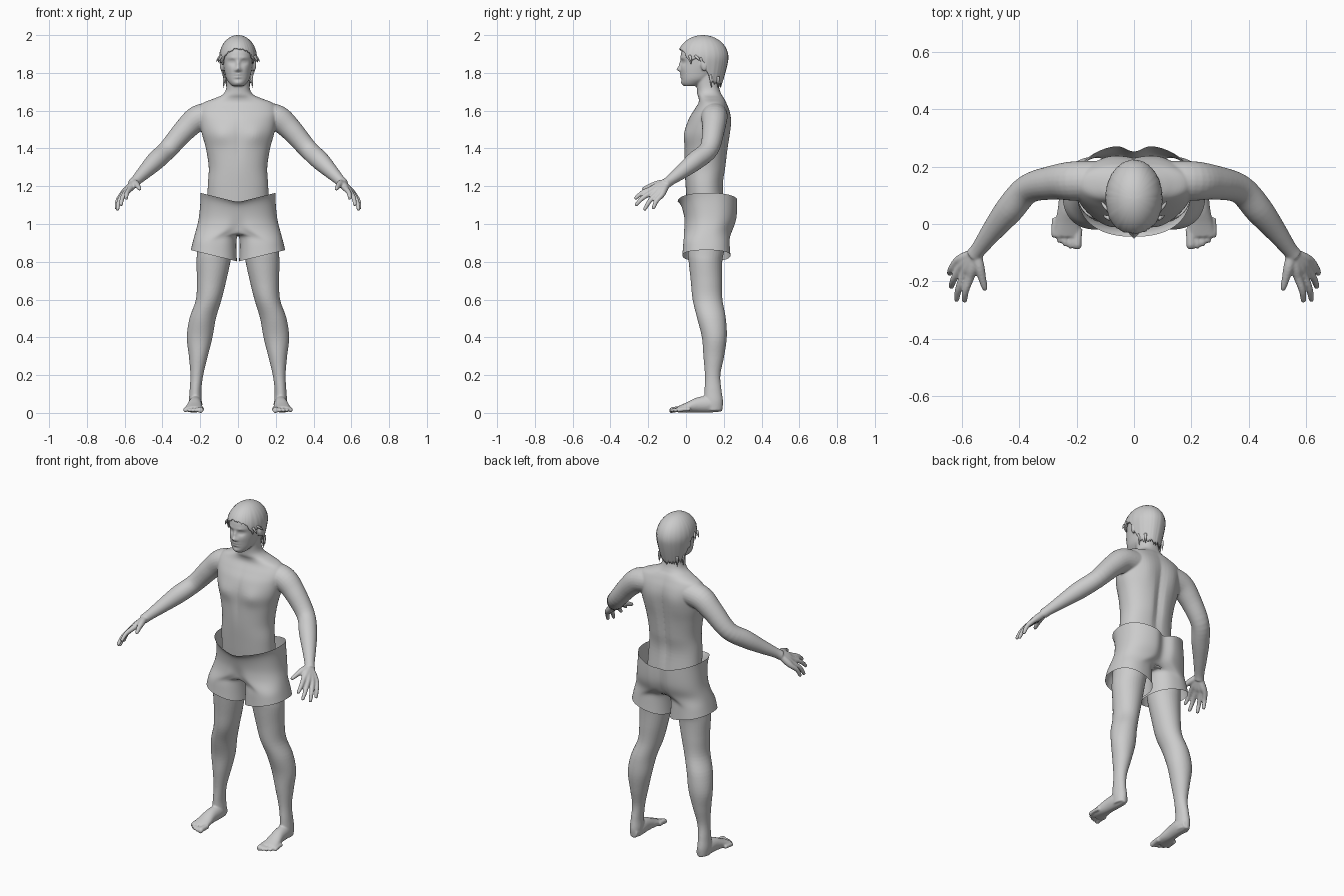
import bpy, bmesh, math, random
from mathutils import Vector, Matrix

if "Cube" in bpy.data.objects:
    bpy.data.objects.remove(bpy.data.objects["Cube"])

random.seed(4)
grey = bpy.data.materials.new("plain_grey")
grey.diffuse_color = (0.6, 0.6, 0.6, 1)
grey.use_nodes = True
grey.node_tree.nodes["Principled BSDF"].inputs["Base Color"].default_value = grey.diffuse_color


def make(name, bm):
    bmesh.ops.recalc_face_normals(bm, faces=bm.faces)
    me = bpy.data.meshes.new(name)
    bm.to_mesh(me)
    bm.free()
    me.materials.append(grey)
    for p in me.polygons:
        p.use_smooth = True
    ob = bpy.data.objects.new(name, me)
    bpy.context.collection.objects.link(ob)
    return ob


def spline(rows, sub):
    """Smooth interpolation of rows of numbers."""
    rows = [Vector(r) for r in rows]
    out = []
    for i in range(len(rows) - 1):
        a, b, c, d = rows[max(i - 1, 0)], rows[i], rows[i + 1], rows[min(i + 2, len(rows) - 1)]
        for k in range(sub):
            t = k / sub
            out.append(b + 0.5 * t * ((c - a) + t * ((2 * a - 5 * b + 4 * c - d) + t * (3 * (b - c) + d - a))))
    return out + [rows[-1]]


def spow(v, e):
    return math.copysign(abs(v) ** e, v)


def loft(bm, rows, axes=None, n=24, sub=5, e=1.0, side=1):
    """Closed skin over rings (x, y, z, radius[, second radius])."""
    rows = spline(rows, sub)
    rings = []
    for i, r in enumerate(rows):
        c = Vector(r[:3])
        if axes:
            u, v = Vector(axes[0]), Vector(axes[1])
        else:
            d = (Vector(rows[min(i + 1, len(rows) - 1)][:3]) - Vector(rows[max(i - 1, 0)][:3])).normalized()
            u = d.cross(Vector((0.3, 0.9, 0.4))).normalized()
            v = d.cross(u)
        ring = []
        for k in range(n):
            a = 2 * math.pi * k / n
            p = c + u * r[3] * spow(math.cos(a), e) + v * r[-1] * spow(math.sin(a), e)
            ring.append(bm.verts.new((p.x * side, p.y, p.z)))
        rings.append(ring)
    for lo, hi in zip(rings, rings[1:]):
        for k in range(n):
            bm.faces.new((lo[k], lo[(k + 1) % n], hi[(k + 1) % n], hi[k]))
    bm.faces.new(rings[0][::-1])
    bm.faces.new(rings[-1])
    return [v for r in rings for v in r]


def ball(bm, at, size):
    bmesh.ops.create_uvsphere(bm, u_segments=20, v_segments=12, radius=1,
                              matrix=Matrix.Translation(at) @ Matrix.Diagonal((*size, 1)))


def bell(d, w):
    return math.exp(-(d / w) ** 2)


XY = ((1, 0, 0), (0, 1, 0))
XZ = ((1, 0, 0), (0, 0, 1))
body = bmesh.new()

# Torso and neck, with chest, spine groove and shoulder blades
torso = [(0, .12, .94, .17, .09), (0, .11, 1.05, .165, .1), (0, .098, 1.2, .16, .1), (0, .102, 1.3, .155, .11),
         (0, .107, 1.4, .17, .116), (0, .112, 1.48, .192, .12), (0, .124, 1.55, .205, .113),
         (0, .135, 1.6, .21, .095), (0, .14, 1.64, .185, .075), (0, .135, 1.665, .125, .068),
         (0, .125, 1.685, .082, .065), (0, .117, 1.72, .062, .06), (0, .105, 1.8, .06, .06)]
for v in loft(body, torso, XY, n=64, sub=6, e=0.9):
    x, z = abs(v.co.x), v.co.z
    if v.co.y > .12:
        v.co.y += (.008 * bell(x - .09, .05) * bell(z - 1.52, .09) - .016 * bell(x, .025) * bell(z - 1.35, .22))
    else:
        v.co.y -= .010 * bell(x - .09, .05) * bell(z - 1.47, .05) - .006 * bell(x, .02) * bell(z - 1.45, .12)

# Head with brow, eye sockets, nose, lips and chin pushed into the face
head = [(0, .025, 1.73, .03, .035), (0, .035, 1.745, .046, .055), (0, .055, 1.77, .062, .08),
        (0, .07, 1.81, .072, .098), (0, .085, 1.85, .079, .112), (0, .088, 1.9, .082, .115),
        (0, .088, 1.945, .075, .1), (0, .088, 1.975, .05, .07), (0, .088, 1.985, .02, .03)]
#        x, z, width, height, push
face = [(.032, 1.857, .018, .012, .011), (.03, 1.88, .03, .007, -.004), (0, 1.82, .013, .012, -.022),
        (0, 1.845, .009, .018, -.012), (.013, 1.813, .008, .007, -.006), (0, 1.792, .022, .005, -.006),
        (0, 1.7845, .025, .003, .004), (0, 1.777, .018, .005, -.006), (0, 1.765, .02, .005, .004),
        (0, 1.745, .02, .012, -.006), (.04, 1.825, .018, .02, -.003), (.032, 1.858, .010, .005, -.006)]
for v in loft(body, head, XY, n=120, sub=12, e=0.92):
    if v.co.y < .04:
        x, z = abs(v.co.x), v.co.z
        v.co.y += sum(p * bell(x - a, w) * bell(z - b, h) for a, b, w, h, p in face)

arm = [(.13, .15, 1.575, .07), (.21, .15, 1.56, .069), (.28, .145, 1.5, .06), (.37, .122, 1.397, .051),
       (.435, .05, 1.335, .05), (.495, -.025, 1.275, .038), (.54, -.085, 1.23, .028), (.56, -.11, 1.21, .028)]
leg = [(.112, .115, .98, .1, .1), (.125, .105, .85, .092, .095), (.13, .103, .8, .09, .089),
       (.14, .108, .7, .078, .083), (.155, .114, .6, .068, .079), (.187, .135, .5, .07, .076),
       (.203, .15, .4, .068, .066), (.21, .147, .3, .05, .055), (.218, .141, .2, .034, .041),
       (.225, .143, .12, .031, .045), (.226, .146, .06, .034, .05), (.226, .146, .012, .03, .046)]
foot = [(.222, .188, .035, .022, .028), (.224, .13, .045, .035, .043), (.228, .06, .042, .037, .04),
        (.232, 0, .028, .045, .026), (.235, -.045, .018, .049, .016)]
# Knuckle and tip of each finger
fingers = [((.572, -.185, 1.185), (.592, -.272, 1.132)), ((.592, -.175, 1.17), (.62, -.268, 1.098)),
           ((.607, -.155, 1.158), (.639, -.222, 1.073)), ((.617, -.13, 1.152), (.645, -.175, 1.08))]
wrist = Vector((.55, -.1, 1.22))

for s in (1, -1):
    loft(body, arm, side=s)
    loft(body, leg, XY, side=s, n=32)
    loft(body, foot, XZ, side=s, n=32)
    for i, (k, t) in enumerate(fingers):
        k, t = Vector(k), Vector(t)
        root = wrist.lerp(k, .15)
        mid = k.lerp(t, .5) + Vector((.006, -.004, .006))
        loft(body, [(*root, .019), (*root.lerp(k, .6), .02), (*k, .0155), (*mid, .0125), (*t.lerp(mid, .1), .0095),
                    (*t, .005)], side=s, n=14, sub=4)
    # Thumb
    loft(body, [(.55, -.105, 1.22, .018), (.54, -.15, 1.212, .0185), (.53, -.19, 1.2, .014),
                (.522, -.22, 1.188, .011), (.519, -.233, 1.183, .006)], side=s, n=14, sub=4)
    # Toes, the big one on the inside
    for i in range(5):
        x, r, y = .198 + .0195 * i + (.003 if i else 0), .0155 if i == 0 else .0105, -.088 + .0025 * i * i
        loft(body, [(x - .003, y + .07, .02, r), (x, y + .03, .018, r), (x, y + .01, .0145, r),
                    (x, y, .012, r * .6)], XZ, side=s, n=14, sub=4)
    ball(body, (.084 * s, .098, 1.842), (.013, .02, .033))

ob = make("body", body)
m = ob.modifiers.new("blend_parts", 'REMESH')
m.mode, m.voxel_size, m.use_smooth_shade = 'VOXEL', 0.005, True
m = ob.modifiers.new("soften", 'SMOOTH')
m.factor, m.iterations = 0.5, 4

# Hair cap with a ragged lower edge: high at the brow, low at the nape
edge = [(-1, 1.735), (-.5, 1.745), (-.2, 1.79), (-.05, 1.865), (.2, 1.875), (.5, 1.85), (.75, 1.905), (1.01, 1.93)]
hair = bmesh.new()
rings, N, M = [], 96, 18
for j in range(N):
    a = 2 * math.pi * j / N
    f = -math.sin(a)
    for (f0, z0), (f1, z1) in zip(edge, edge[1:]):
        if f0 <= f <= f1:
            zb = z0 + (z1 - z0) * (f - f0) / (f1 - f0)
    zb += random.uniform(-.014, .014) if f < .5 else random.uniform(-.006, .004)
    pmax = math.acos((zb - 1.88) / .12) if zb > 1.88 else math.pi / 2 + (1.88 - zb) / .1
    lump = random.uniform(-.012, .012)
    col = []
    for i in range(1, M + 1):
        p = pmax * i / M
        if p < math.pi / 2:
            z, s = 1.88 + .12 * math.cos(p), math.sin(p)
        else:
            z = 1.88 - .1 * (p - math.pi / 2)
            s = 1 - .26 * ((1.88 - z) / .14) ** 1.3
        s *= 1 + lump * i / M
        col.append(hair.verts.new((.1 * s * math.cos(a), .09 + .135 * s * math.sin(a), z)))
    rings.append(col)
top = hair.verts.new((0, .09, 2.0))
for j in range(N):
    a, b = rings[j], rings[(j + 1) % N]
    hair.faces.new((top, a[0], b[0]))
    for i in range(M - 1):
        hair.faces.new((a[i], a[i + 1], b[i + 1], b[i]))
ob = make("hair", hair)
m = ob.modifiers.new("thickness", 'SOLIDIFY')
m.thickness, m.offset = 0.008, -1

# Loose strands at the temples and nape
strands = bmesh.new()
for s in (1, -1):
    for x, y, z, dx, dy, dz in ((.09, .05, 1.89, .025, .03, -.03), (.086, .02, 1.89, .02, .01, -.035),
                                (.072, .13, 1.79, .004, .005, -.07), (.06, .17, 1.78, 0, 0, -.06)):
        loft(strands, [(x, y, z, .008), (x + dx * .6, y + dy * .5, z + dz * .5, .006),
                       (x + dx, y + dy, z + dz, .001)], side=s, n=8, sub=3)
make("hair_strands", strands)

# Shorts: right half as open rings, mirrored; outer points run front to back, inner points form the crotch
OUT, INN = 20, 10
sh = bmesh.new()


def angle(k):
    return math.pi * (k / OUT - .5) if k <= OUT else math.pi * (.5 + (k - OUT) / INN)


prev = None
for z, yf, yb, rx in ((1.115, -.045, .278, .2), (1.10, -.024, .278, .198), (1.04, -.01, .276, .206),
                      (1.0, -.012, .265, .214), (.965, -.016, .25, .224)):
    ring = []
    for k in range(OUT + 1):
        a = angle(k)
        x = rx * spow(math.cos(a), .85) if 0 < k < OUT else 0
        y = (yf + yb) / 2 + (yb - yf) / 2 * spow(math.sin(a), .85)
        y += (-.035 * bell(x, .028)) if a > 0 else (.03 * bell(x, .03) * max(0, (1.04 - z) / .075))
        ring.append(sh.verts.new((x, y, z + x / rx * (.05 if z > 1.11 else .03 if z > 1.09 else 0))))
    if prev:
        for k in range(OUT):
            sh.faces.new((prev[k], prev[k + 1], ring[k + 1], ring[k]))
    prev = ring
# Crotch seam joins the two legs
f, b = prev[0].co.copy(), prev[OUT].co.copy()
for k in range(1, INN):
    t = k / INN
    p = b.lerp(f, t)
    prev.append(sh.verts.new((0, p.y, p.z - .02 * math.sin(math.pi * t))))
# Leg openings with a slanted hem
for z, cx, rx, ry, slant in ((.92, .122, .114, .122, 0), (.87, .126, .119, .125, .014), (.832, .127, .123, .128, .03)):
    ring = []
    for k in range(OUT + INN):
        a = angle(k)
        c, s = spow(math.cos(a), .85), spow(math.sin(a), .85)
        ring.append(sh.verts.new((cx + rx * c, .108 + ry * s, z + slant * c)))
    for k in range(OUT + INN):
        j = (k + 1) % (OUT + INN)
        sh.faces.new((prev[k], prev[j], ring[j], ring[k]))
    prev = ring
ob = make("shorts", sh)
m = ob.modifiers.new("mirror", 'MIRROR')
m.merge_threshold = 0.0005
m = ob.modifiers.new("smooth", 'SUBSURF')
m.levels = m.render_levels = 2
